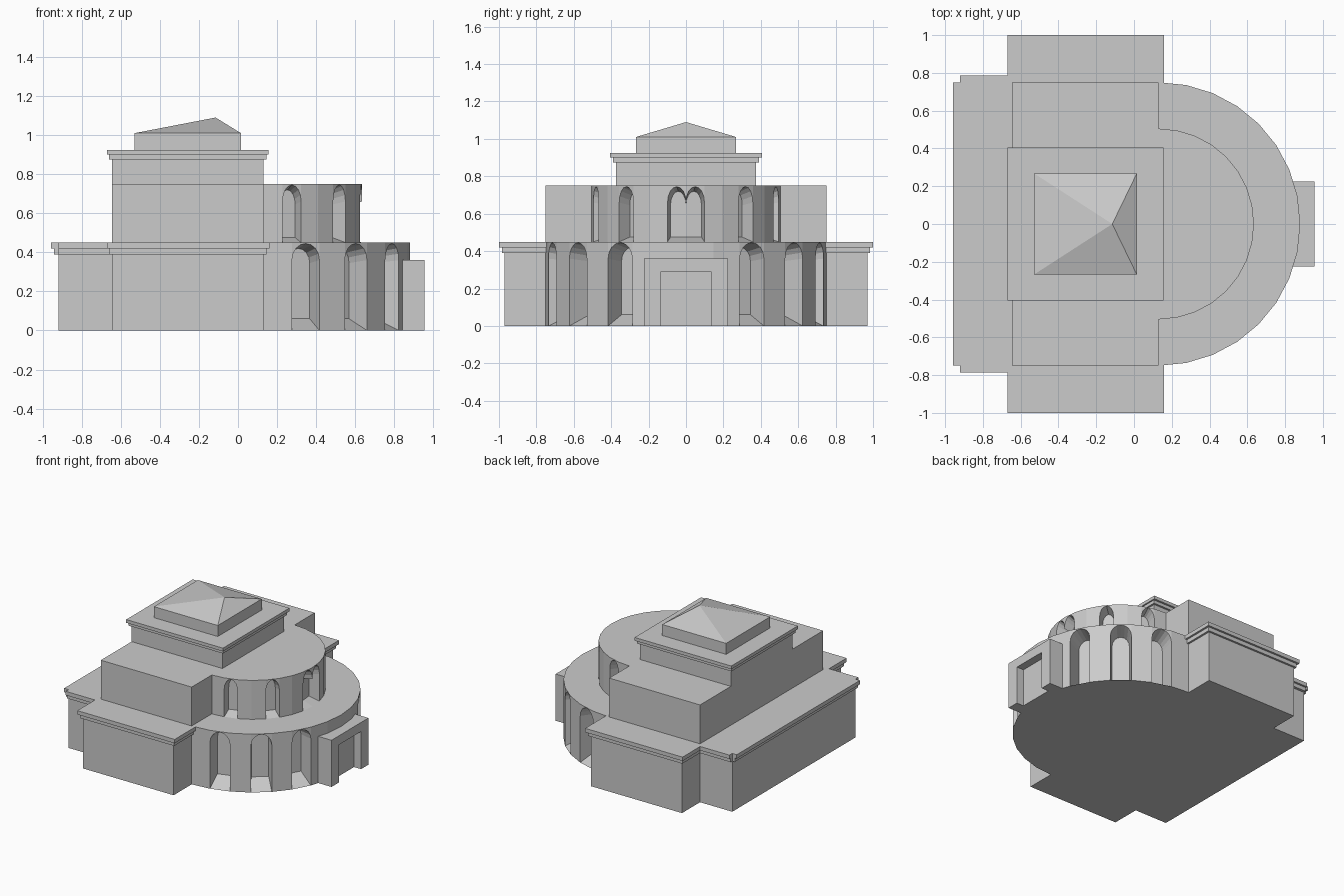
import bpy, bmesh
from math import sin, cos, pi, radians
from mathutils import Vector

if "Cube" in bpy.data.objects:
    bpy.data.objects.remove(bpy.data.objects["Cube"])

CX = 0.13          # centre of both half-round apses
STEP = pi / 16     # one facet of the 32-sided drum


def finish(name, bm):
    bmesh.ops.remove_doubles(bm, verts=bm.verts, dist=0.0005)
    bmesh.ops.recalc_face_normals(bm, faces=bm.faces)
    me = bpy.data.meshes.new(name)
    bm.to_mesh(me)
    bm.free()
    ob = bpy.data.objects.new(name, me)
    bpy.context.collection.objects.link(ob)
    return ob


def box(name, x0, x1, y0, y1, z0, z1):
    bm = bmesh.new()
    bmesh.ops.create_cube(bm, size=1)
    for v in bm.verts:
        v.co = ((x0 + x1) / 2 + v.co.x * (x1 - x0),
                (y0 + y1) / 2 + v.co.y * (y1 - y0),
                (z0 + z1) / 2 + v.co.z * (z1 - z0))
    return finish(name, bm)


def apse(name, r, z0, z1, spring, depth, rise, niches):
    """Half-round drum; the facets listed in niches get an arched recess."""
    bm = bmesh.new()

    def face(pts):
        bm.faces.new([bm.verts.new(p) for p in pts])

    def rim(i, z, rad=r):
        a = -pi / 2 + i * STEP
        return Vector((CX + rad * cos(a), rad * sin(a), z))

    for i in range(16):
        a, b = rim(i, z0), rim(i + 1, z0)
        if i not in niches:
            face([a, b, rim(i + 1, z1), rim(i, z1)])
            continue
        ia, ib = rim(i, z0, r - depth), rim(i + 1, z0, r - depth)

        def outline(p, q, foot, sp, top):
            pts = [p.lerp(q, 0.0) + Vector((0, 0, foot))]
            for k in range(9):
                t = pi * k / 8
                w = p.lerp(q, (1 - cos(t)) / 2)
                w.z = sp + (top - sp) * sin(t)
                pts.append(w)
            return pts + [q + Vector((0, 0, foot))]

        out = outline(a, b, 0, spring, z1 - 0.005)
        inn = outline(ia, ib, rise, spring - 0.015, z1 - 0.03)
        n = len(out)
        for k in range(n):
            # neighbouring niches share one opening, without a jamb between
            if (k == 0 and i - 1 in niches) or (k == n - 2 and i + 1 in niches):
                continue
            m = (k + 1) % n
            face([out[k], out[m], inn[m], inn[k]])
        face(inn)
        # spandrels above the arch
        mid = a.lerp(b, 0.5)
        mid.z = z1
        face(out[1:6] + [mid, rim(i, z1)])
        face(out[5:10] + [rim(i + 1, z1), mid])
    for z in (z0, z1):
        face([rim(i, z) for i in range(17)])
    face([rim(0, z0), rim(16, z0), rim(16, z1), rim(0, z1)])
    return finish(name, bm)


# Lower storey: rear block and cross wing
box("rear_block", -0.92, 0.13, -0.75, 0.75, 0, 0.45)
box("cross_wing", -0.645, 0.13, -0.97, 0.97, 0, 0.45)

# Two-step cornices round the lower storey, notched at the rear corners
for n, (z0, z1, o) in enumerate([(0.39, 0.42, 0.015), (0.42, 0.45, 0.03)]):
    box(f"wing_cornice_{n}", -0.645 - o * 0.85, 0.13 + o, -0.97 - o, 0.97 + o, z0, z1)
    box(f"rear_cornice_{n}", -0.925 - o * 1.1, 0, -0.75, 0.75, z0, z1)
    box(f"rear_side_cornice_{n}", -0.92, 0, -0.755 - o, 0.755 + o, z0, z1)

# Arcaded apses
apse("lower_apse", 0.75, 0, 0.45, 0.36, 0.13, 0.06, {1, 3, 5, 10, 12, 14})
apse("upper_apse", 0.505, 0.45, 0.75, 0.66, 0.08, 0.025, {1, 4, 7, 8, 11, 14})

# Upper storey and tower
box("upper_block", -0.645, 0.13, -0.75, 0.75, 0.45, 0.75)
box("tower", -0.645, 0.13, -0.375, 0.375, 0.75, 0.88)
box("tower_cornice_low", -0.66, 0.145, -0.39, 0.39, 0.875, 0.90)
box("tower_cornice_top", -0.67, 0.155, -0.405, 0.405, 0.90, 0.925)
box("roof_base", -0.53, 0.015, -0.268, 0.268, 0.925, 1.01)

# Off-centre pyramid roof
bm = bmesh.new()
base = [bm.verts.new(p) for p in [(-0.53, -0.268, 1.01), (0.015, -0.268, 1.01),
                                  (0.015, 0.268, 1.01), (-0.53, 0.268, 1.01)]]
apex = bm.verts.new((-0.115, 0, 1.09))
bm.faces.new(base)
for k in range(4):
    bm.faces.new([base[k], base[(k + 1) % 4], apex])
finish("pyramid_roof", bm)

# Entrance porch with recessed doorway
for s in (-1, 1):
    y0, y1 = sorted((s * 0.135, s * 0.225))
    box("porch_jamb", 0.83, 0.955, y0, y1, 0, 0.36)
box("porch_lintel", 0.83, 0.955, -0.135, 0.135, 0.29, 0.36)
box("porch_door", 0.83, 0.895, -0.135, 0.135, 0, 0.29)
